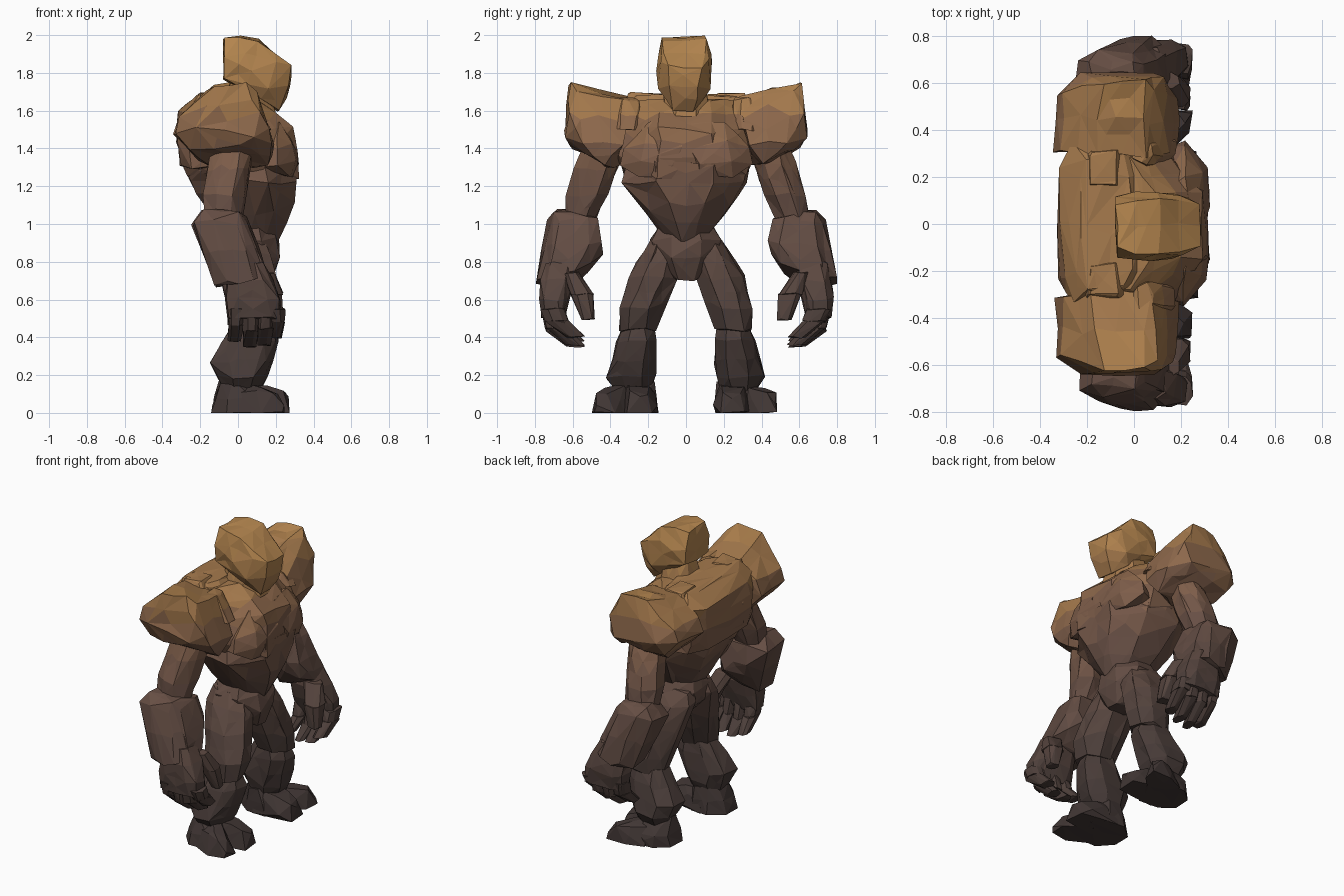
import bpy, bmesh, random
from mathutils import Vector

random.seed(7)

# Height-graded stone colours: dark feet to sandy head
STOPS = [(0.0, (0.05, 0.036, 0.034)), (0.5, (0.075, 0.05, 0.043)), (1.1, (0.14, 0.08, 0.06)),
         (1.45, (0.23, 0.12, 0.07)), (1.7, (0.42, 0.215, 0.075)), (2.01, (0.48, 0.25, 0.08))]
BANDS = 14


def stone_colour(z):
    for (z0, a), (z1, b) in zip(STOPS, STOPS[1:]):
        if z <= z1:
            t = (z - z0) / (z1 - z0)
            return [p + (q - p) * t for p, q in zip(a, b)] + [1.0]
    return list(STOPS[-1][1]) + [1.0]


MATS = []
for i in range(BANDS):
    m = bpy.data.materials.new(f"stone_{i}")
    m.diffuse_color = stone_colour((i + 0.5) * 2.0 / BANDS)
    MATS.append(m)


def hull(name, pts, jitter=0.008, chip=0.007):
    """Faceted boulder: convex hull of shaken points, long edges split and chipped."""
    bm = bmesh.new()
    for p in pts:
        bm.verts.new(Vector(p) + Vector([random.uniform(-jitter, jitter) for _ in range(3)]))
    r = bmesh.ops.convex_hull(bm, input=bm.verts)
    junk = {g for g in r["geom_interior"] + r["geom_unused"] if isinstance(g, bmesh.types.BMVert)}
    bmesh.ops.delete(bm, geom=list(junk), context='VERTS')
    if chip:
        old = set(bm.verts)
        longest = [e for e in bm.edges if e.calc_length() > 0.15]
        bmesh.ops.subdivide_edges(bm, edges=longest, cuts=1)
        bmesh.ops.triangulate(bm, faces=bm.faces)
        for v in bm.verts:
            if v not in old:
                v.co += Vector([random.uniform(-chip, chip) for _ in range(3)])
    bmesh.ops.recalc_face_normals(bm, faces=bm.faces)
    for v in bm.verts:
        v.co.z = min(max(v.co.z, 0.0), 2.0)
    me = bpy.data.meshes.new(name)
    for m in MATS:
        me.materials.append(m)
    for f in bm.faces:
        f.material_index = min(BANDS - 1, int(f.calc_center_median().z / 2.0 * BANDS))
    bm.to_mesh(me)
    bm.free()
    ob = bpy.data.objects.new(name, me)
    bpy.context.collection.objects.link(ob)
    return ob


def rock(name, rings, s=1, c=0.28, jitter=0.008, chip=0.007):
    """Boulder from chamfered rectangular rings (z, x0, x1, y0, y1); s mirrors y."""
    pts = []
    for z, x0, x1, y0, y1 in rings:
        dx, dy = (x1 - x0) * c, (y1 - y0) * c
        for x, y in ((x0 + dx, y0), (x1 - dx, y0), (x1, y0 + dy), (x1, y1 - dy),
                     (x1 - dx, y1), (x0 + dx, y1), (x0, y1 - dy), (x0, y0 + dy)):
            pts.append((x, y * s, z))
    return hull(name, pts, jitter, chip)


def chain(name, path, s):
    """Bent finger: boulders joining (x, y, z, half_x, half_y) stations."""
    for i, (a, b) in enumerate(zip(path, path[1:])):
        rock(f"{name}_{i}", [(p[2], p[0] - p[3], p[0] + p[3], p[1] - p[4], p[1] + p[4])
                             for p in (a, b)], s, 0.25, 0.006, 0)


# Head: wedge with a jutting brow, and neck
prof = [(-0.07, 1.98, .09), (0.02, 2.0, .12), (0.11, 1.975, .12), (0.28, 1.83, .09),
        (0.275, 1.73, .08), (0.22, 1.60, .06), (0.12, 1.66, .10), (-0.08, 1.77, .12),
        (-0.075, 1.88, .13), (0.08, 1.82, .145), (0.16, 1.72, .135), (0.2, 1.86, .13)]
hull("head", [(x, s * w - 0.008, z) for x, z, w in prof for s in (-1, 1)], 0.008)
rock("neck", [(1.45, -0.1, 0.2, -0.15, 0.15), (1.57, -0.08, 0.2, -0.14, 0.14),
              (1.64, -0.06, 0.18, -0.11, 0.11), (1.76, -0.04, 0.14, -0.09, 0.09)])

# Torso: chest, upper back, tapering belly, pelvis
rock("chest", [(1.66, -0.20, 0.08, -0.28, 0.28), (1.60, -0.28, 0.18, -0.30, 0.30),
               (1.50, -0.31, 0.28, -0.32, 0.32), (1.36, -0.31, 0.315, -0.35, 0.35),
               (1.25, -0.26, 0.30, -0.31, 0.31)], jitter=0.016, chip=0.012)
rock("upper_back", [(1.68, -0.24, 0.0, -0.28, 0.28), (1.60, -0.31, 0.05, -0.33, 0.33),
                    (1.45, -0.33, 0.05, -0.33, 0.33), (1.30, -0.30, 0.05, -0.31, 0.31)],
     c=0.15, jitter=0.012, chip=0.012)
rock("belly", [(1.32, -0.29, 0.31, -0.33, 0.33), (1.22, -0.24, 0.31, -0.32, 0.32),
               (1.10, -0.17, 0.295, -0.23, 0.23), (0.95, -0.06, 0.235, -0.12, 0.12),
               (0.90, -0.04, 0.20, -0.08, 0.08)], jitter=0.014, chip=0.01)
rock("pelvis", [(1.00, -0.08, 0.17, -0.13, 0.13), (0.92, -0.11, 0.21, -0.19, 0.19),
                (0.82, -0.09, 0.22, -0.16, 0.16), (0.71, 0.0, 0.18, -0.07, 0.07)])

for side, s in (("left", 1), ("right", -1)):
    # Breast slab, thin over the chest, and collar stones
    hull(f"{side}_breast", [(x, s * y, z) for x, y, z in (
        (0.24, .03, 1.54), (0.22, .20, 1.54), (0.31, .02, 1.40), (0.29, .22, 1.44),
        (0.325, .07, 1.32), (0.31, .24, 1.33), (0.21, .335, 1.40), (0.22, .345, 1.31),
        (0.29, .08, 1.245), (0.28, .25, 1.25), (0.1, .1, 1.5), (0.1, .3, 1.3))])
    rock(f"{side}_collar", [(1.69, -0.19, -0.07, 0.17, 0.31), (1.58, -0.22, 0.0, 0.12, 0.34)],
         s, 0.1)
    rock(f"{side}_collar_front", [(1.66, 0.0, 0.08, 0.26, 0.36),
                                  (1.50, 0.0, 0.18, 0.24, 0.40)], s)
    # Huge shoulder boulder, rising outwards
    hull(f"{side}_shoulder", [(x, s * y, z) for x, y, z in (
        (-0.13, .61, 1.73), (0.04, .61, 1.75), (-0.17, .29, 1.67), (0.06, .29, 1.66),
        (0.10, .58, 1.70), (-0.30, .56, 1.57), (-0.30, .31, 1.57), (0.12, .62, 1.58),
        (0.15, .31, 1.55), (-0.32, .56, 1.48), (-0.33, .31, 1.48), (-0.22, .635, 1.50),
        (0.10, .64, 1.47), (0.18, .54, 1.43), (0.18, .34, 1.42), (-0.25, .57, 1.39),
        (-0.25, .33, 1.37), (0.13, .53, 1.37), (0.16, .42, 1.31), (-0.16, .42, 1.32),
        (0.0, .36, 1.32), (0.0, .62, 1.42), (-0.08, .45, 1.715))], 0.01, 0.012)
    # Arm
    rock(f"{side}_upper_arm", [(1.42, -0.13, 0.07, 0.34, 0.54), (1.32, -0.15, 0.06, 0.36, 0.575),
                               (1.15, -0.18, 0.04, 0.42, 0.635), (1.02, -0.17, 0.02, 0.48, 0.65)], s)
    hull(f"{side}_forearm", [(x, s * y, z) for x, y, z in (
        (-0.18, .60, 1.08), (-0.18, .69, 1.08), (0.0, .62, 1.07), (0.0, .70, 1.06),
        (-0.12, .47, 1.03), (0.02, .46, 1.02), (-0.24, .52, 0.99), (-0.24, .70, 1.0),
        (0.05, .52, 1.04), (0.05, .68, 1.02), (-0.14, .73, 1.03), (0.0, .73, 1.0),
        (-0.12, .46, 0.92), (0.06, .44, 0.91), (0.02, .45, 0.84), (0.11, .50, 0.90),
        (0.10, .70, 0.88), (-0.06, .52, 0.74), (0.10, .50, 0.79), (-0.12, .60, 0.68),
        (-0.12, .73, 0.67), (-0.06, .79, 0.70), (0.08, .79, 0.71), (0.15, .60, 0.75),
        (0.15, .72, 0.73), (0.0, .79, 0.69), (-0.02, .57, 0.70))])
    # Hand: palm, curled fingers, thumb
    rock(f"{side}_palm", [(0.80, -0.04, 0.13, 0.59, 0.74), (0.70, -0.06, 0.18, 0.59, 0.765),
                          (0.60, -0.06, 0.22, 0.655, 0.775), (0.50, -0.05, 0.22, 0.645, 0.765)], s, 0.2)
    for i, x in enumerate((-0.01, 0.07, 0.145, 0.205)):
        d = (0.03, 0.0, 0.01, 0.05)[i]
        chain(f"{side}_finger_{i}", [(x, .705, 0.55, .042, .06), (x, .68, 0.435 + d, .04, .06),
                                     (x - .01, .585, 0.35 + d, .032, .045)], s)
    chain(f"{side}_thumb", [(0.13, .61, 0.74, .06, .04), (0.18, .55, 0.63, .055, .06),
                            (0.205, .52, 0.495, .035, .035)], s)
    # Leg
    rock(f"{side}_thigh", [(0.94, -0.10, 0.13, 0.03, 0.17), (0.86, -0.12, 0.17, 0.02, 0.22),
                           (0.72, -0.08, 0.20, 0.05, 0.30), (0.55, -0.03, 0.22, 0.14, 0.355),
                           (0.44, -0.02, 0.20, 0.16, 0.35)], s)
    rock(f"{side}_shin", [(0.46, -0.03, 0.18, 0.17, 0.33), (0.38, -0.07, 0.21, 0.155, 0.36),
                          (0.27, -0.14, 0.17, 0.155, 0.39), (0.19, -0.11, 0.15, 0.16, 0.41),
                          (0.12, -0.08, 0.11, 0.19, 0.37)], s)
    # Foot: heel block, broad inner toe and pointed outer toe
    rock(f"{side}_heel", [(0.165, -0.09, 0.09, 0.17, 0.36), (0.08, -0.12, 0.14, 0.16, 0.42),
                          (0.0, -0.14, 0.16, 0.155, 0.43)], s)
    hull(f"{side}_inner_toe", [(x, s * y, z) for x, y, z in (
        (0.0, .18, .15), (0.0, .32, .16), (0.15, .19, .135), (0.16, .30, .14), (0.24, .20, .10),
        (0.24, .29, .11), (0.265, .18, .0), (0.27, .31, .0), (0.2, .15, .04), (0.0, .15, .0),
        (0.0, .36, .0), (0.26, .24, .08))])
    hull(f"{side}_outer_toe", [(x, s * y, z) for x, y, z in (
        (0.0, .28, .15), (0.0, .40, .12), (0.12, .33, .14), (0.12, .43, .13), (0.21, .42, .10),
        (0.19, .475, .11), (0.24, .47, .04), (0.24, .38, .0), (0.245, .48, .0), (0.12, .495, .0),
        (0.0, .44, .0), (0.1, .27, .0))])
